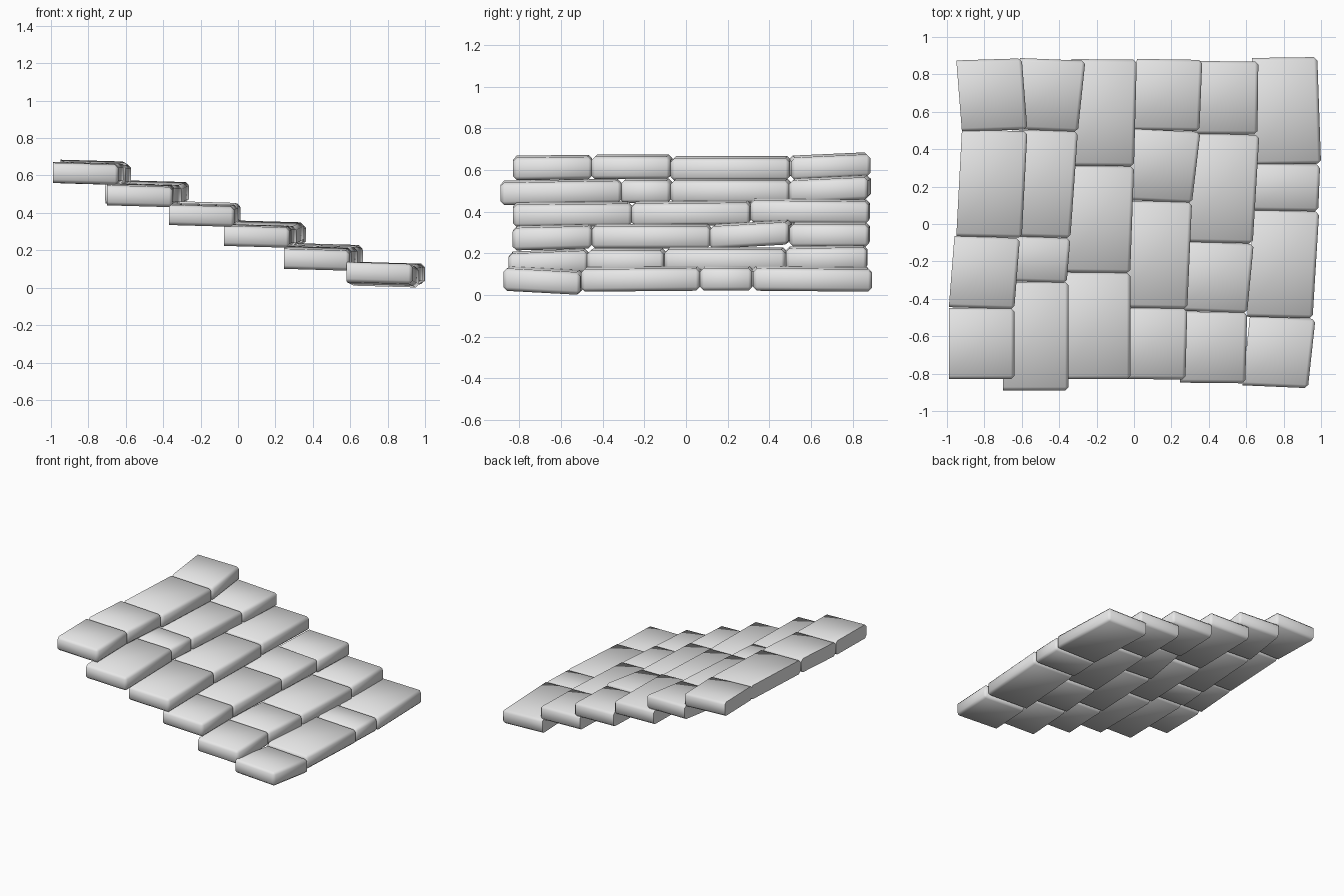
import bpy
import bmesh
import math
from mathutils import Vector

# Remove the default cube
default_cube = bpy.data.objects.get("Cube")
if default_cube:
    bpy.data.objects.remove(default_cube, do_unlink=True)

# Single stone colour
stone = bpy.data.materials.new("light_grey_stone")
stone.use_nodes = True
colour = (0.8, 0.8, 0.8, 1.0)
stone.diffuse_color = colour
stone.node_tree.nodes["Principled BSDF"].inputs["Base Color"].default_value = colour

WIDTH = 0.35
HEIGHT = 0.108
ROLL = 0.01
BEVEL = 0.018


def lerp(start, end, factor):
    return start + (end - start) * factor


def make_stone(name, front_y, back_y, front_x, back_x, front_z, back_z):
    """Slightly skewed slab, placed by its right edge; its left edges stay sharp."""
    mesh = bpy.data.meshes.new(name)
    bm = bmesh.new()
    bmesh.ops.create_cube(bm, size=1)
    slope = (back_x - front_x) / (back_y - front_y)
    left_verts = set()
    for vert in bm.verts:
        across, along, up = vert.co + Vector((0.5, 0.5, 0.5))
        if across < 0.5:
            left_verts.add(vert)
        vert.co = Vector((
            lerp(front_x, back_x, along) - WIDTH * (1 - across),
            lerp(front_y, back_y, along) - slope * WIDTH * (across - 0.5) * 0.4,
            lerp(front_z, back_z, along) + HEIGHT * up + ROLL * (1 - across),
        ))
    # Soften every edge that is not part of the left face
    soft_edges = [edge for edge in bm.edges
                  if not all(vert in left_verts for vert in edge.verts)]
    bmesh.ops.bevel(bm, geom=soft_edges, offset=BEVEL, offset_type='OFFSET',
                    segments=1, profile=0.5, affect='EDGES', clamp_overlap=True)
    bmesh.ops.recalc_face_normals(bm, faces=bm.faces)
    bm.to_mesh(mesh)
    bm.free()
    mesh.materials.append(stone)
    obj = bpy.data.objects.new(name, mesh)
    bpy.context.collection.objects.link(obj)
    return obj


# Each step: front y, then its stones from front to back as
# (back y, right x at front, right x at back, base z at front, base z at back)
steps = {
    "top": (-.83, [(-.45, -.64, -.64, .55, .555), (-.07, -.64, -.61, .555, .555),
                   (.5, -.6, -.57, .548, .548), (.88, -.57, -.6, .55, .567)]),
    "fifth": (-.89, [(-.31, -.35, -.35, .43, .44), (-.07, -.36, -.34, .44, .44),
                     (.5, -.34, -.3, .44, .44), (.88, -.3, -.26, .44, .457)]),
    "fourth": (-.83, [(-.26, -.02, -.02, .325, .33), (.31, -.02, 0, .33, .335),
                      (.88, 0, .015, .345, .34)]),
    "third": (-.83, [(-.45, .275, .285, .213, .222), (.12, .285, .31, .222, .222),
                     (.5, .31, .355, .22, .242), (.88, .35, .365, .23, .23)]),
    "second": (-.85, [(-.47, .595, .605, .09, .105), (-.1, .605, .64, .105, .105),
                      (.48, .635, .67, .11, .11), (.87, .66, .665, .115, .12)]),
    "bottom": (-.87, [(-.5, .93, .97, .02, 0), (.07, .955, .99, .015, .02),
                      (.32, .985, .995, .02, .02), (.89, 1, .98, .02, .015)]),
}

stones = []
for step_name, (front_y, row) in steps.items():
    for number, (back_y, *placement) in enumerate(row, start=1):
        name = f"{step_name}_step_stone_{number}"
        stones.append(make_stone(name, front_y, back_y, *placement))
        front_y = back_y

# Smooth over the softened edges, keep the square left edges sharp
bpy.ops.object.select_all(action='DESELECT')
for obj in stones:
    obj.select_set(True)
bpy.context.view_layer.objects.active = stones[0]
bpy.ops.object.shade_smooth_by_angle(angle=math.radians(65))
